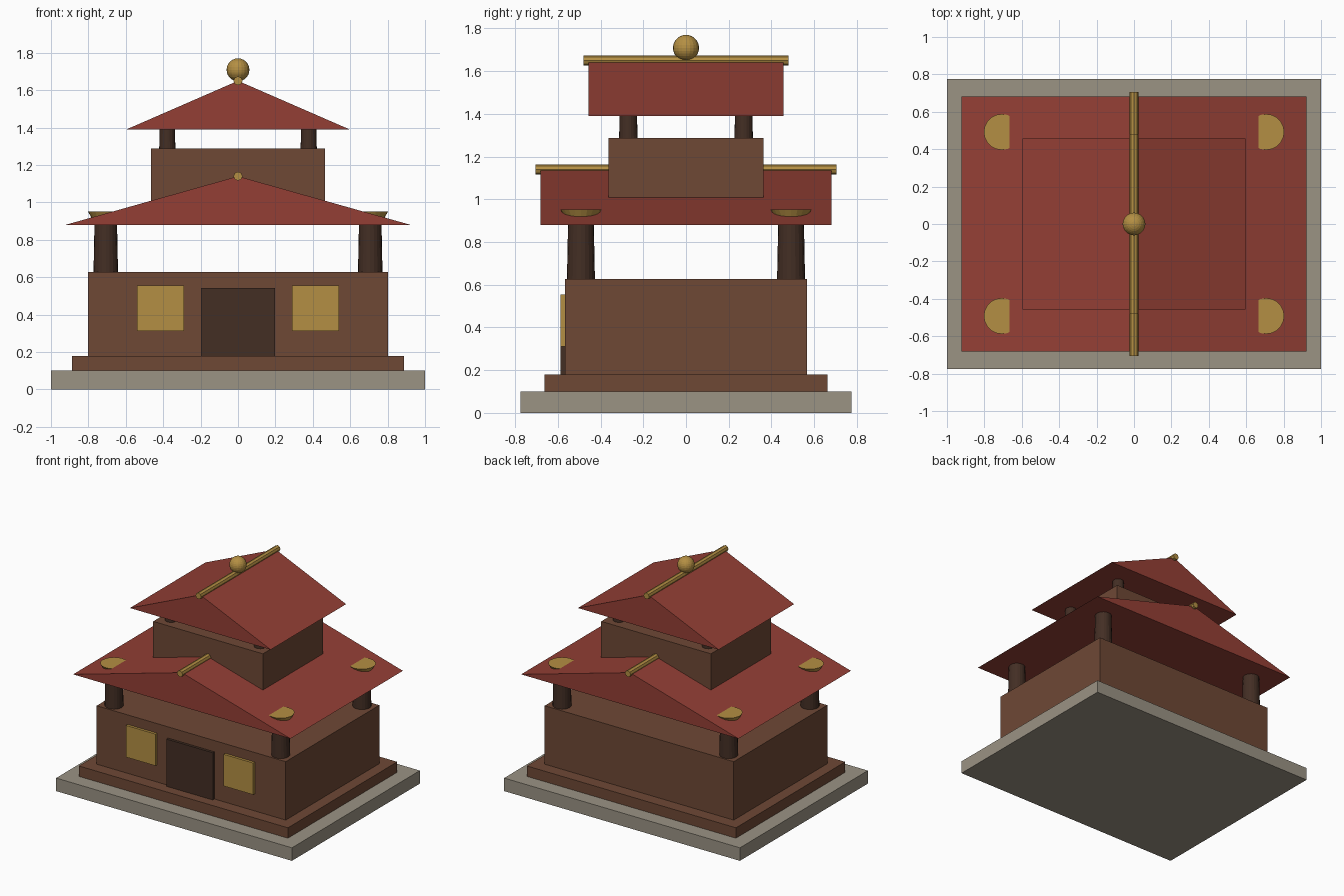
import bpy
import bmesh
import math
from mathutils import Matrix

cube = bpy.data.objects.get("Cube")
if cube:
    bpy.data.objects.remove(cube, do_unlink=True)


def material(name, rgb):
    """Flat material from an 8-bit sRGB colour."""
    linear = [((c / 255 + 0.055) / 1.055) ** 2.4 for c in rgb] + [1.0]
    mat = bpy.data.materials.new(name)
    mat.use_nodes = True
    mat.diffuse_color = linear
    mat.node_tree.nodes["Principled BSDF"].inputs["Base Color"].default_value = linear
    return mat


stone = material("stone grey", (155, 147, 132))
wood = material("brown wood", (110, 72, 53))
dark_wood = material("dark wood", (67, 46, 36))
red_tile = material("red tile", (148, 63, 53))
gold = material("gold", (180, 143, 67))


def finish(name, bm, mat):
    bmesh.ops.recalc_face_normals(bm, faces=bm.faces)
    mesh = bpy.data.meshes.new(name)
    bm.to_mesh(mesh)
    bm.free()
    mesh.materials.append(mat)
    obj = bpy.data.objects.new(name, mesh)
    bpy.context.collection.objects.link(obj)
    return obj


def box(name, mat, x, y, z):
    """Box from (min, max) pairs on each axis."""
    bm = bmesh.new()
    size = [b - a for a, b in (x, y, z)]
    mid = [(a + b) / 2 for a, b in (x, y, z)]
    bmesh.ops.create_cube(bm, size=1, matrix=Matrix.Translation(mid) @ Matrix.Diagonal((*size, 1)))
    return finish(name, bm, mat)


def slab(name, mat, hx, hy, bottom, top):
    return box(name, mat, (-hx, hx), (-hy, hy), (bottom, top))


def post(name, mat, x, y, bottom, top, r_bottom, r_top):
    """Tapered round post."""
    bm = bmesh.new()
    bmesh.ops.create_cone(bm, cap_ends=True, segments=20, radius1=r_bottom, radius2=r_top,
                          depth=top - bottom,
                          matrix=Matrix.Translation((x, y, (bottom + top) / 2)))
    return finish(name, bm, mat)


def gable_roof(name, hx, hy, eave, ridge):
    """Solid triangular prism running front to back."""
    bm = bmesh.new()
    profile = [bm.verts.new((x, -hy, z)) for x, z in ((-hx, eave), (hx, eave), (0, ridge))]
    face = bm.faces.new(profile)
    back = bmesh.ops.extrude_face_region(bm, geom=[face], use_keep_orig=True)
    moved = [v for v in back["geom"] if isinstance(v, bmesh.types.BMVert)]
    bmesh.ops.translate(bm, verts=moved, vec=(0, 2 * hy, 0))
    return finish(name, bm, red_tile)


def ridge_pole(name, half_length, z):
    bm = bmesh.new()
    bmesh.ops.create_cone(bm, cap_ends=True, segments=8, radius1=0.024, radius2=0.024,
                          depth=2 * half_length,
                          matrix=Matrix.Translation((0, 0, z)) @ Matrix.Rotation(math.pi / 2, 4, 'X'))
    return finish(name, bm, gold)


# Stepped base and lower storey
slab("stone_base", stone, 1.0, 0.775, 0, 0.1)
slab("floor_step", wood, 0.887, 0.662, 0.1, 0.18)
slab("lower_hall", wood, 0.802, 0.567, 0.18, 0.628)

# Door and windows on the front wall
front = (-0.587, -0.56)
box("door", dark_wood, (-0.197, 0.197), front, (0.18, 0.542))
for side, s in (("left", 1), ("right", -1)):
    box(side + "_window", gold, sorted((s * 0.29, s * 0.54)), front, (0.312, 0.555))

# Columns of both storeys, with flared gold capitals piercing the lower roof
for side, sx in (("left", 1), ("right", -1)):
    for end, sy in (("front", -1), ("back", 1)):
        tag = f"{end}_{side}"
        x, y = sx * 0.707, sy * 0.492
        post(tag + "_lower_column", dark_wood, x, y, 0.6, 0.9, 0.066, 0.06)
        post(tag + "_capital", gold, x, y, 0.89, 0.952, 0.06, 0.096)
        post(tag + "_upper_column", dark_wood, sx * 0.378, sy * 0.27, 1.26, 1.42, 0.044, 0.04)

# Roofs, upper storey and ridge poles
gable_roof("lower_roof", 0.922, 0.681, 0.88, 1.14)
ridge_pole("lower_ridge_pole", 0.705, 1.14)
slab("upper_hall", wood, 0.465, 0.363, 0.95, 1.287)
gable_roof("upper_roof", 0.597, 0.457, 1.39, 1.65)
ridge_pole("upper_ridge_pole", 0.48, 1.65)

# Finial ball
bm = bmesh.new()
bmesh.ops.create_uvsphere(bm, u_segments=20, v_segments=14, radius=0.061,
                          matrix=Matrix.Translation((0, 0, 1.709)))
finish("finial_ball", bm, gold)
